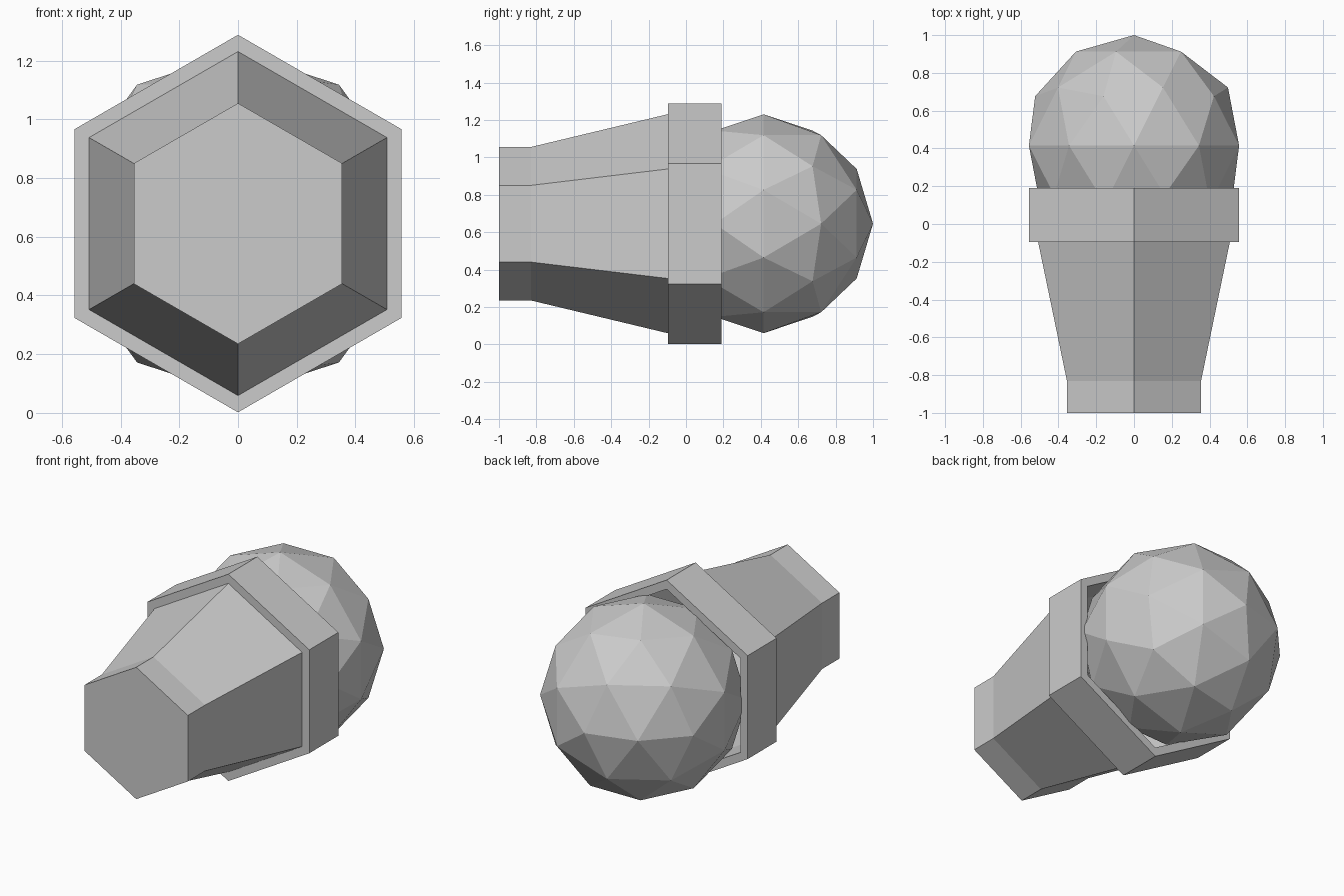
import bpy, bmesh
from math import sin, cos, pi, radians
from mathutils import Matrix

if "Cube" in bpy.data.objects:
    bpy.data.objects.remove(bpy.data.objects["Cube"])

CZ = 0.645  # height of the common axis


def finish(name, bm):
    bmesh.ops.recalc_face_normals(bm, faces=bm.faces)
    me = bpy.data.meshes.new(name)
    bm.to_mesh(me)
    bm.free()
    ob = bpy.data.objects.new(name, me)
    bpy.context.collection.objects.link(ob)
    return ob


def hex_loft(name, profile, closed=False, cap_first=False):
    """Six-sided loft along y from (y, radius) pairs, corners up and down."""
    bm = bmesh.new()
    rings = [[bm.verts.new((r * sin(k * pi / 3), y, CZ + r * cos(k * pi / 3)))
              for k in range(6)] for y, r in profile]
    pairs = list(zip(rings, rings[1:]))
    if closed:
        pairs.append((rings[-1], rings[0]))
    for a, b in pairs:
        for k in range(6):
            j = (k + 1) % 6
            bm.faces.new((a[k], a[j], b[j], b[k]))
    if cap_first:
        bm.faces.new(rings[0])
    return finish(name, bm)


# Tapered handle, closed at the front and open behind
hex_loft("handle", [(-1.0, 0.41), (-0.83, 0.41), (-0.095, 0.586)], cap_first=True)

# Hexagonal collar ring
hex_loft("collar", [(-0.095, 0.643), (0.19, 0.643), (0.19, 0.586), (-0.095, 0.586)],
         closed=True)

# Faceted ball seated in the collar, pole facing back
bm = bmesh.new()
bmesh.ops.create_icosphere(
    bm, subdivisions=2, radius=0.585,
    matrix=Matrix.Translation((0, 0.415, CZ))
    @ Matrix.Rotation(radians(-90), 4, 'X') @ Matrix.Rotation(pi, 4, 'Z'))
finish("ball", bm)
